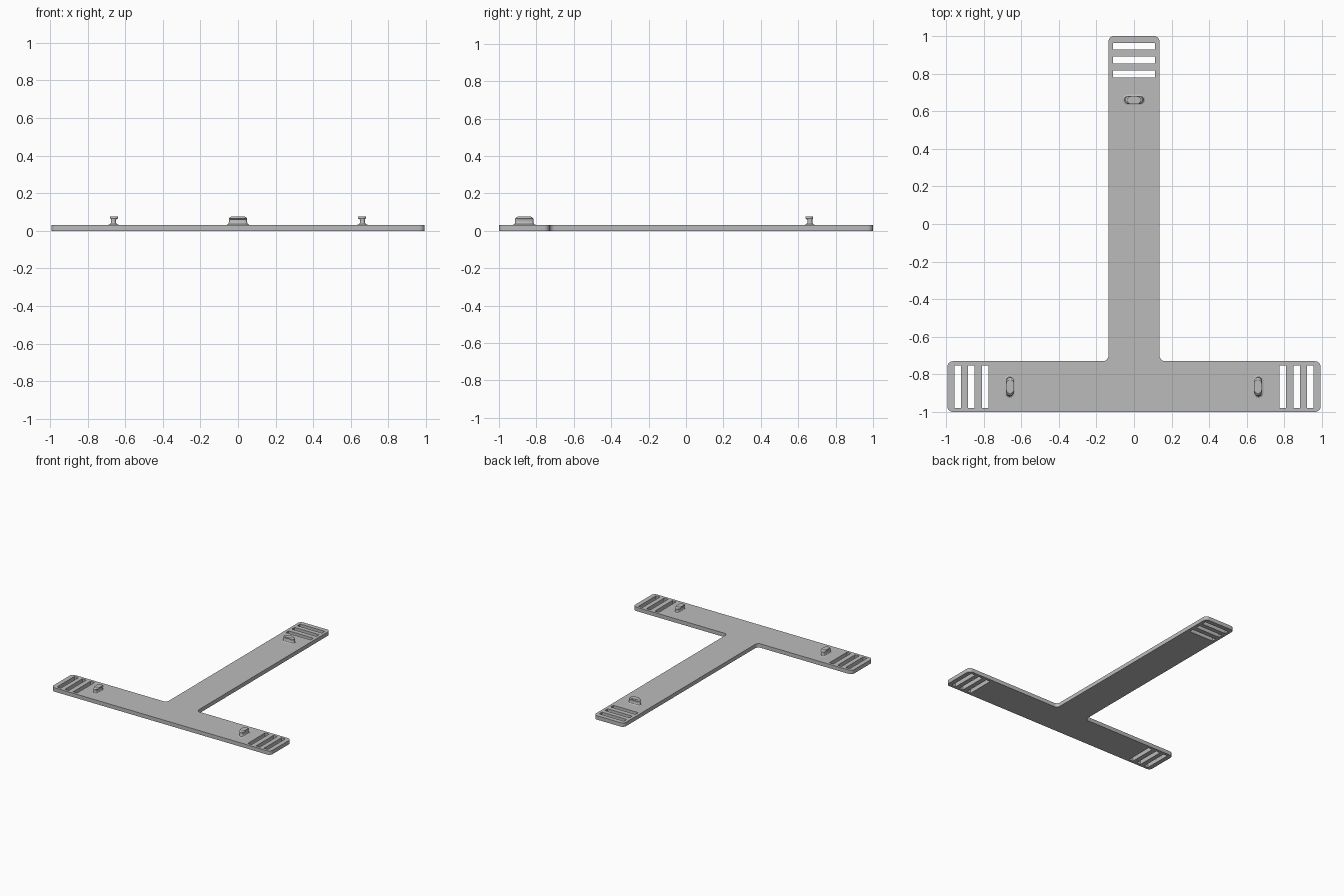
import bpy, bmesh, math
from mathutils import Vector, Matrix

cube = bpy.data.objects.get("Cube")
if cube:
    bpy.data.objects.remove(cube, do_unlink=True)

grey = bpy.data.materials.new("plain grey")
grey.use_nodes = True
colour = (0.5, 0.5, 0.5, 1)
grey.diffuse_color = colour
grey.node_tree.nodes["Principled BSDF"].inputs["Base Color"].default_value = colour

THICK = 0.032
HALF_SPAN, HALF_STEM = 0.993, 0.136
BAR_TOP = -0.73
BAR_MID = (BAR_TOP - 1) / 2


def rounded(points, radius, steps=8):
    """Replace each right-angled corner with a quarter arc."""
    out = []
    for i, p in enumerate(points):
        p = Vector(p)
        a = (Vector(points[i - 1]) - p).normalized() * radius
        b = (Vector(points[(i + 1) % len(points)]) - p).normalized() * radius
        for k in range(steps + 1):
            t = k / steps * math.pi / 2
            out.append(p + a * (1 - math.sin(t)) + b * (1 - math.cos(t)))
    return out


def rectangle(cx, cy, hx, hy):
    return [(cx - hx, cy - hy), (cx + hx, cy - hy), (cx + hx, cy + hy), (cx - hx, cy + hy)]


# T-shaped plate outline with strap slots as inner loops
half = [(HALF_SPAN, -1), (HALF_SPAN, BAR_TOP), (HALF_STEM, BAR_TOP), (HALF_STEM, 1)]
loops = [rounded(half + [(-x, y) for x, y in reversed(half)], 0.03)]
for d in (0.945, 0.873, 0.798):
    loops.append(rectangle(0, d, 0.112, 0.018))
    for side in (-1, 1):
        loops.append(rectangle(side * (d - 0.007), BAR_MID, 0.018, 0.113))

curve = bpy.data.curves.new("plate", "CURVE")
curve.dimensions = "2D"
curve.fill_mode = "BOTH"
curve.extrude = THICK / 2
for loop in loops:
    spline = curve.splines.new("POLY")
    spline.points.add(len(loop) - 1)
    for point, (x, y) in zip(spline.points, loop):
        point.co = (x, y, 0, 1)
    spline.use_cyclic_u = True
plate = bpy.data.objects.new("plate", curve)
plate.location.z = THICK / 2
bpy.context.collection.objects.link(plate)


def finish(obj):
    bpy.ops.object.select_all(action="DESELECT")
    obj.select_set(True)
    bpy.context.view_layer.objects.active = obj
    if obj.type == "CURVE":
        bpy.ops.object.convert(target="MESH")
    obj = bpy.context.object
    obj.data.materials.clear()
    obj.data.materials.append(grey)
    bm = bmesh.new()
    bm.from_mesh(obj.data)
    bmesh.ops.remove_doubles(bm, verts=bm.verts, dist=0.0001)
    bmesh.ops.recalc_face_normals(bm, faces=bm.faces)
    bm.to_mesh(obj.data)
    bm.free()
    bpy.ops.object.shade_smooth_by_angle(angle=math.radians(30))


finish(plate)

# Hook peg: lofted stadium sections (half length, half width, inward shift, height)
SECTIONS = [(0.060, 0.027, 0, THICK - 0.002), (0.060, 0.027, 0, THICK),
            (0.052, 0.017, 0, 0.037), (0.049, 0.013, 0, 0.044),
            (0.049, 0.013, 0, 0.060), (0.049, 0.021, 0.003, 0.066),
            (0.045, 0.021, 0.003, 0.070), (0.036, 0.021, 0.003, 0.076)]


def peg(name, x, y, angle):
    bm = bmesh.new()
    rings = []
    for length, width, shift, z in SECTIONS:
        ring = []
        for end in (1, -1):
            for k in range(9):
                t = -math.pi / 2 + math.pi * k / 8
                px = end * (length - width + width * math.cos(t))
                ring.append(bm.verts.new((px, end * width * math.sin(t) - shift, z)))
        rings.append(ring)
    for low, high in zip(rings, rings[1:]):
        for i in range(len(low)):
            j = (i + 1) % len(low)
            bm.faces.new((low[i], low[j], high[j], high[i]))
    bm.faces.new(rings[-1])
    bm.faces.new(rings[0][::-1])
    bm.transform(Matrix.Translation((x, y, 0)) @ Matrix.Rotation(angle, 4, "Z"))
    mesh = bpy.data.meshes.new(name)
    bm.to_mesh(mesh)
    bm.free()
    obj = bpy.data.objects.new(name, mesh)
    bpy.context.collection.objects.link(obj)
    finish(obj)


# One peg near each arm end, hooked towards the centre
peg("stem_peg", 0, 0.662, 0)
peg("left_peg", 0.662, BAR_MID, -math.pi / 2)
peg("right_peg", -0.662, BAR_MID, math.pi / 2)
